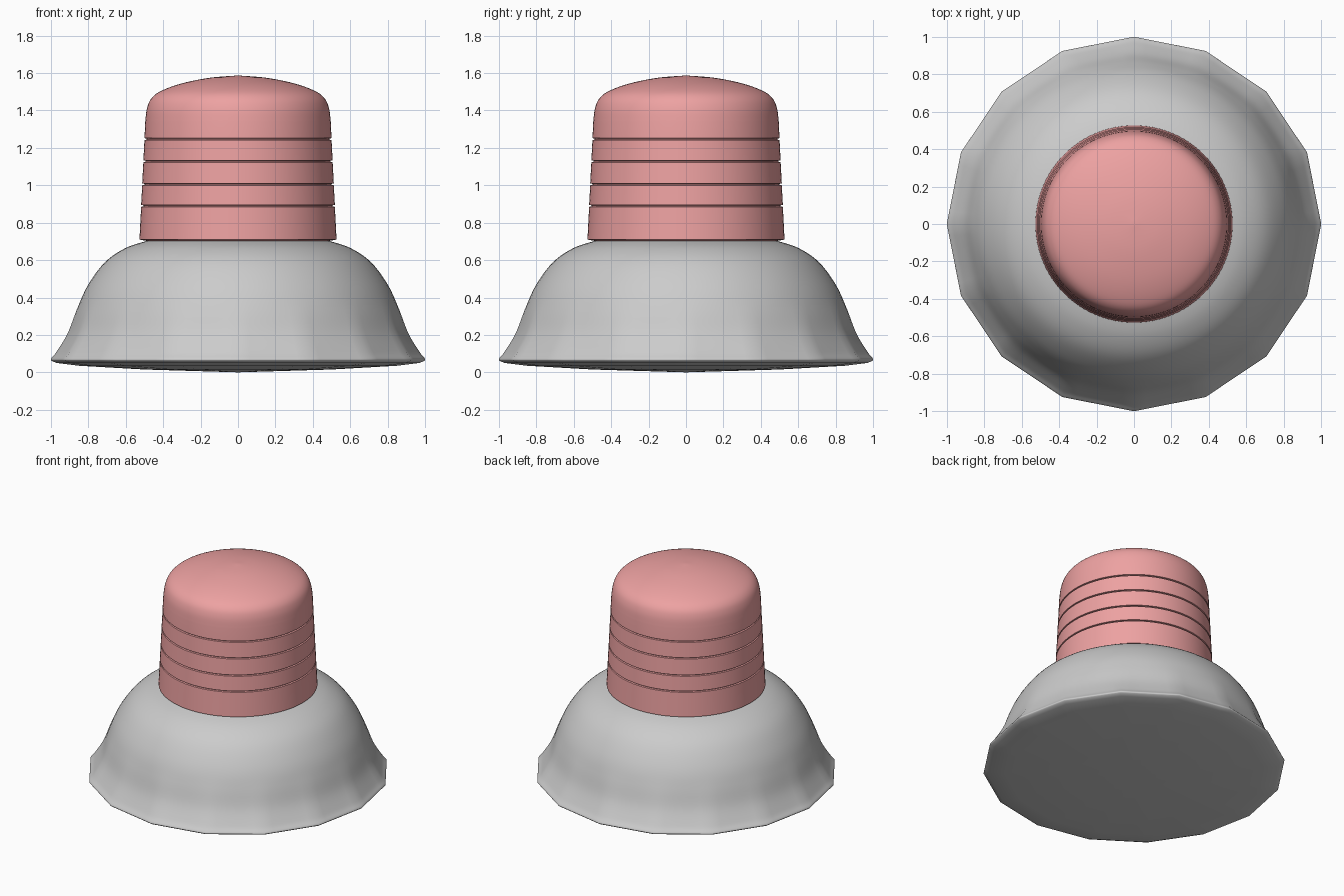
import bpy, bmesh, math

if "Cube" in bpy.data.objects:
    bpy.data.objects.remove(bpy.data.objects["Cube"])

SEGS = 96


def smooth_curve(pts, steps=5):
    """Catmull-Rom curve through profile points."""
    p = [pts[0]] + pts + [pts[-1]]
    out = []
    for a, b, c, d in zip(p, p[1:], p[2:], p[3:]):
        for i in range(steps):
            t = i / steps
            out.append(tuple(0.5 * (2 * b[k] + (c[k] - a[k]) * t
                             + (2 * a[k] - 5 * b[k] + 4 * c[k] - d[k]) * t * t
                             + (3 * b[k] - a[k] - 3 * c[k] + d[k]) * t ** 3) for k in (0, 1)))
    return out + [pts[-1]]


def lathe(name, profile, shape=lambda a, z: 1.0, color=None, angle=35):
    """Revolve an (r, z) profile, bottom centre to top centre."""
    bm = bmesh.new()
    rings = []
    for r, z in profile:
        if r < 1e-5:
            rings.append([bm.verts.new((0, 0, z))] * SEGS)
        else:
            ring = []
            for i in range(SEGS):
                a = 2 * math.pi * i / SEGS
                s = r * shape(a, z)
                ring.append(bm.verts.new((s * math.cos(a), s * math.sin(a), z)))
            rings.append(ring)
    for lo, hi in zip(rings, rings[1:]):
        for i in range(SEGS):
            j = (i + 1) % SEGS
            bm.faces.new(list(dict.fromkeys((lo[i], lo[j], hi[j], hi[i]))))
    bmesh.ops.recalc_face_normals(bm, faces=bm.faces)
    mesh = bpy.data.meshes.new(name)
    bm.to_mesh(mesh)
    bm.free()
    obj = bpy.data.objects.new(name, mesh)
    bpy.context.collection.objects.link(obj)
    if color:
        mat = bpy.data.materials.new(name + "_color")
        mat.diffuse_color = color
        mat.use_nodes = True
        mat.node_tree.nodes["Principled BSDF"].inputs["Base Color"].default_value = mat.diffuse_color
        mesh.materials.append(mat)
    bpy.ops.object.select_all(action='DESELECT')
    bpy.context.view_layer.objects.active = obj
    obj.select_set(True)
    bpy.ops.object.shade_smooth_by_angle(angle=math.radians(angle))
    return obj


def rim_facets(a, z):
    """Sixteen soft corners at the rim, fading out up the bell."""
    step = math.pi / 8
    off = (a + step / 2) % step - step / 2
    poly = math.cos(step / 2) / math.cos(step / 2 - abs(off))
    weight = max(0.0, min(1.0, (0.4 - z) / 0.3))
    return 1 + (poly - 1) * weight


# Flared bell base with slightly convex underside
under = [(0, 0), (0.5, 0.015), (0.85, 0.035), (0.97, 0.05)]
bell = [(0.995, 0.06), (1.0, 0.072), (0.97, 0.11), (0.91, 0.21), (0.86, 0.34),
        (0.80, 0.47), (0.71, 0.59), (0.60, 0.665), (0.48, 0.705)]
lathe("bell_base", under + smooth_curve(bell) + [(0, 0.705)], rim_facets)

# Tapered cap with four thin grooves and a domed top
wall = lambda z: 0.527 - 0.05 * (z - 0.71)
cap = [(0, 0.69), (0.485, 0.69), (0.485, 0.702), (0.527, 0.71)]
for z in (0.89, 1.005, 1.128, 1.247):
    cap += [(wall(z), z - 0.005), (wall(z) - 0.012, z - 0.003),
            (wall(z) - 0.012, z + 0.003), (wall(z), z + 0.005)]
dome = [(0.496, 1.34), (0.487, 1.41), (0.463, 1.465), (0.41, 1.505),
        (0.30, 1.545), (0.15, 1.575), (0, 1.587)]
lathe("grooved_cap", cap + smooth_curve(dome), color=(0.85, 0.36, 0.36, 1))
